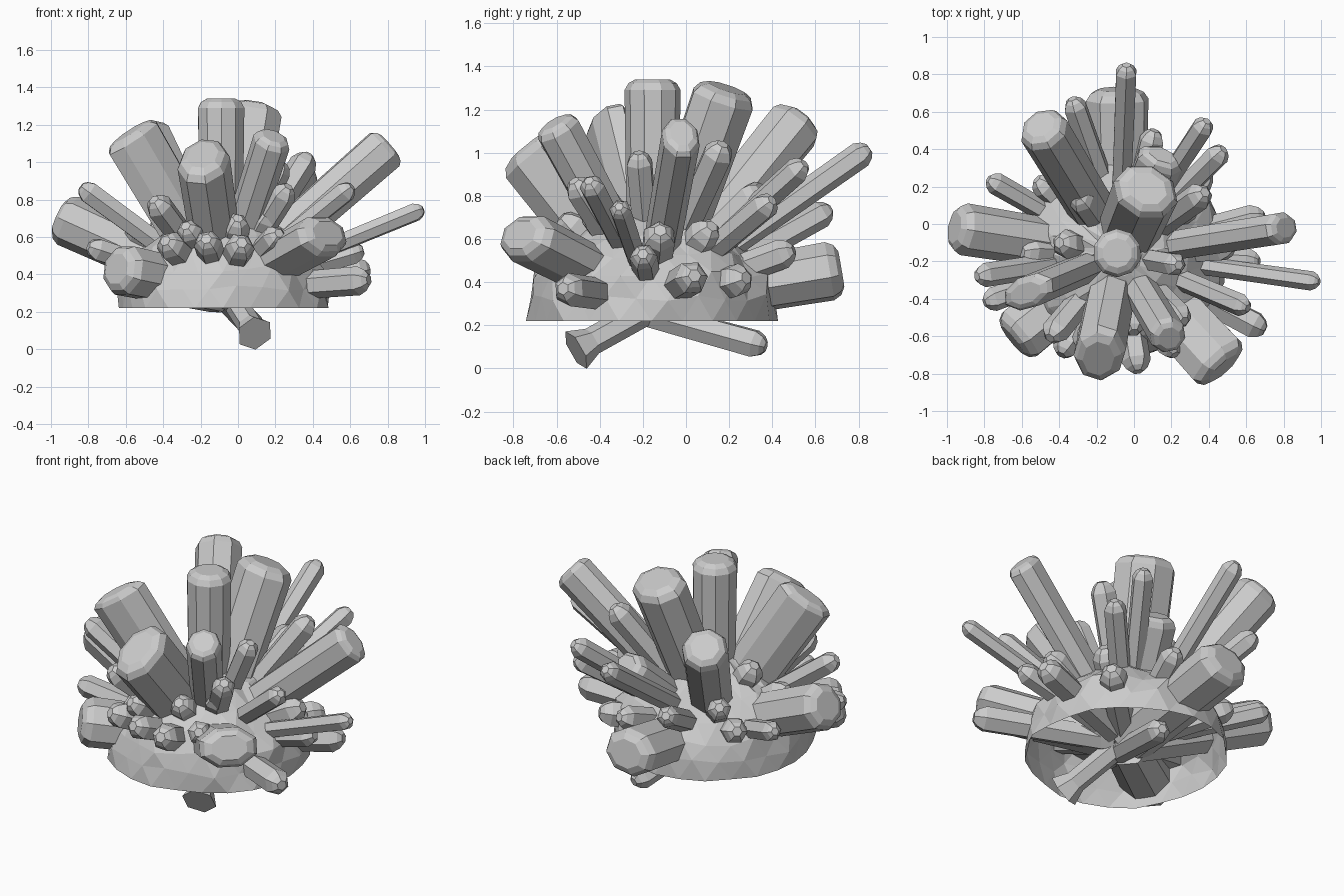
import bpy, bmesh, math, random
from mathutils import Vector

random.seed(4)
CORE = Vector((-0.08, -0.16, 0.31))


def finish(bm, name):
    bmesh.ops.recalc_face_normals(bm, faces=bm.faces)
    me = bpy.data.meshes.new(name)
    bm.to_mesh(me)
    bm.free()
    ob = bpy.data.objects.new(name, me)
    bpy.context.collection.objects.link(ob)
    return ob


def bridge(bm, rings):
    for a, b in zip(rings, rings[1:]):
        n = len(a)
        for i in range(n):
            bm.faces.new((a[i], a[(i + 1) % n], b[(i + 1) % n], b[i]))


def crystal(name, tip, ru, rv=None, sides=6, start=None, flare=None, cap=None):
    """Faceted prism with a bevelled end; ru is the level half width, rv the upright one."""
    rv = rv or ru
    tip = Vector(tip)
    p0 = CORE.lerp(tip, 0.04) if start is None else Vector(start)
    axis = tip - p0
    length = axis.length
    d = axis.normalized()
    u = d.cross(Vector((0, 0, 1)))
    u = u.normalized() if u.length > 0.01 else Vector((1, 0, 0))
    v = d.cross(u)
    big = ru > 0.08
    cap = cap or (0.4 if big else 0.8) * min(ru, 0.14)
    top = 0.72 if big else 0.45
    prof = [(0, 0.9), (length - cap, 1), (length - cap * 0.35, (top + 1) / 2), (length, top * 0.85)]
    if flare:
        prof = [(0, flare / ru), (0.09, 1)] + prof[1:]
    ph = random.uniform(0, 1)
    bm = bmesh.new()
    rings = []
    for dist, s in prof:
        rings.append([bm.verts.new(p0 + d * dist + u * (math.cos(a) * ru * s) + v * (math.sin(a) * rv * s))
                      for a in (ph + math.tau * i / sides for i in range(sides))])
    bridge(bm, rings)
    bm.faces.new(rings[0])
    bm.faces.new(rings[-1])
    finish(bm, name)


# open-bottomed rocky dome
bm = bmesh.new()
N = 24
rings = []
for k, (r, z) in enumerate([(0.57, 0.22), (0.56, 0.33), (0.54, 0.43), (0.46, 0.53),
                            (0.36, 0.62), (0.25, 0.69), (0.12, 0.74)]):
    ring = []
    for i in range(N):
        a = math.tau * (i + 0.5 * (k % 2)) / N
        rr = r * (1 + random.uniform(-0.035, 0.035))
        dz = random.uniform(-0.02, 0.02) if k else 0
        ring.append(bm.verts.new((CORE.x + rr * math.cos(a), CORE.y + rr * math.sin(a), z + dz)))
    rings.append(ring)
bridge(bm, rings)
bm.faces.new(rings[-1])
bmesh.ops.triangulate(bm, faces=bm.faces[:])
finish(bm, "rock_dome")

# large crystals: tip, level and upright half widths
large = [
    ((-0.50, 0.53, 1.16), 0.135, 0.135), ((-0.09, 0.72, 0.46), 0.17, 0.14),
    ((0.07, 0.19, 1.30), 0.18, 0.15), ((0.81, -0.02, 1.09), 0.09, 0.125),
    ((0.48, -0.77, 0.62), 0.175, 0.12), ((0.19, -0.61, 1.14), 0.10, 0.11),
    ((-0.19, -0.72, 1.04), 0.14, 0.19), ((-0.65, -0.62, 0.43), 0.16, 0.14),
    ((-0.96, -0.02, 0.71), 0.14, 0.14), ((-0.58, -0.37, 1.16), 0.09, 0.17),
]
crystal("large_crystal_centre", (-0.09, -0.155, 1.34), 0.13, sides=10, start=(-0.09, -0.155, 0.4), cap=0.05)
for i, (t, ru, rv) in enumerate(large):
    crystal(f"large_crystal_{i}", t, ru, rv, 8)

# slim crystals: tip and radius
slim = [
    ((-0.04, 0.85, 1.02), 0.062), ((0.11, 0.50, 0.55), 0.07),
    ((0.39, 0.55, 0.95), 0.062), ((0.48, 0.40, 0.78), 0.065), ((0.99, -0.31, 0.75), 0.052),
    ((0.70, -0.57, 0.37), 0.078), ((0.61, -0.45, 0.87), 0.06), ((0.70, 0.04, 0.43), 0.08),
    ((-0.84, -0.28, 0.87), 0.065), ((-0.78, 0.24, 0.6), 0.06), ((0.38, 0.17, 1.04), 0.075),
    ((0.24, -0.22, 1.0), 0.065), ((0.40, 0.28, 0.42), 0.08), ((0.67, -0.2, 0.53), 0.065),
    ((-0.39, -0.70, 0.58), 0.08), ((-0.17, -0.79, 0.59), 0.075), ((0.02, -0.79, 0.57), 0.08),
    ((0.22, -0.70, 0.62), 0.07), ((-0.60, -0.15, 0.66), 0.08), ((-0.45, -0.61, 0.80), 0.075),
    ((0.27, -0.52, 0.87), 0.07), ((-0.28, -0.66, 0.66), 0.07), ((-0.52, 0.24, 0.53), 0.075),
    ((-0.44, 0.30, 0.68), 0.07), ((0.0, -0.58, 0.70), 0.075), ((-0.30, 0.15, 0.86), 0.07),
    ((0.53, -0.12, 0.64), 0.08), ((-0.80, -0.42, 0.55), 0.065), ((-0.40, -0.10, 0.78), 0.08),
    ((0.17, -0.45, 0.74), 0.07), ((0.32, 0.12, 0.66), 0.08),
]
for i, (t, r) in enumerate(slim):
    crystal(f"slim_crystal_{i}", t, r)
crystal("wide_back_crystal", (0.15, 0.37, 0.82), 0.13, 0.09, 7)

# crystals that run out below the open dome
crystal("lower_crystal_tip", (0.10, 0.37, 0.10), 0.07, start=(-0.1, -0.35, 0.3))
crystal("lower_crystal_flared", (-0.33, 0.67, 0.74), 0.065, start=(0.09, -0.51, 0.085), flare=0.1)
